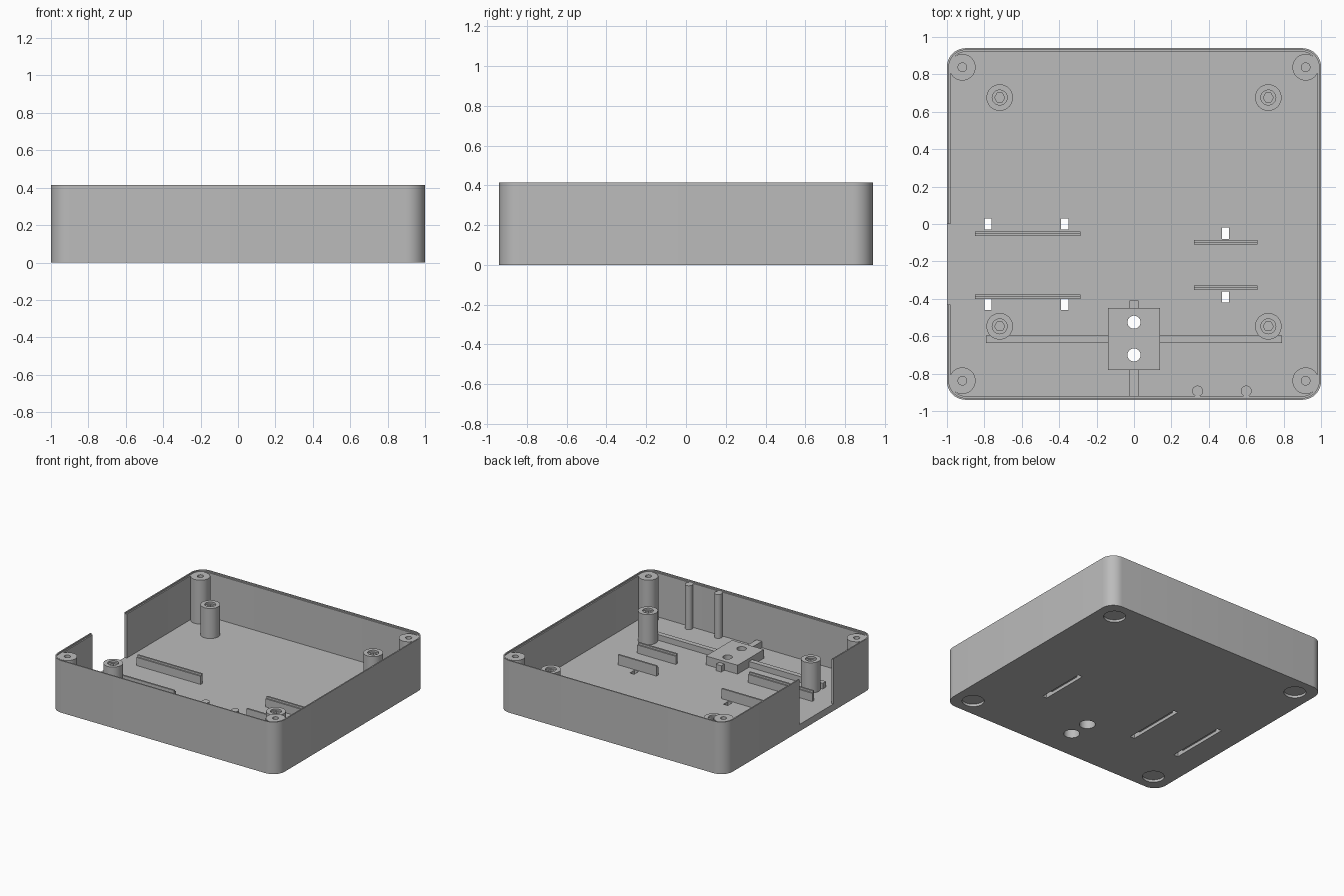
import bpy, bmesh
from math import cos, sin, pi, radians

cube = bpy.data.objects.get("Cube")
if cube:
    bpy.data.objects.remove(cube, do_unlink=True)

grey = bpy.data.materials.new("plain grey")
grey.use_nodes = True
COLOUR = (0.5, 0.5, 0.5, 1)
grey.diffuse_color = COLOUR
grey.node_tree.nodes["Principled BSDF"].inputs["Base Color"].default_value = COLOUR

HEIGHT, FLOOR, LEDGE = 0.415, 0.055, 0.405


def prism(name, outline, z0, z1):
    """Extrude a flat outline upward from z0 to z1."""
    bm = bmesh.new()
    face = bm.faces.new([bm.verts.new((x, y, z0)) for x, y in outline])
    res = bmesh.ops.extrude_face_region(bm, geom=[face])
    top = [v for v in res["geom"] if isinstance(v, bmesh.types.BMVert)]
    bmesh.ops.translate(bm, verts=top, vec=(0, 0, z1 - z0))
    bmesh.ops.recalc_face_normals(bm, faces=bm.faces)
    mesh = bpy.data.meshes.new(name)
    bm.to_mesh(mesh)
    bm.free()
    mesh.materials.append(grey)
    ob = bpy.data.objects.new(name, mesh)
    bpy.context.collection.objects.link(ob)
    return ob


def box(name, x0, x1, y0, y1, z0, z1):
    return prism(name, [(x0, y0), (x1, y0), (x1, y1), (x0, y1)], z0, z1)


def rod(name, x, y, r, z0, z1, sides=32):
    ring = [2 * pi * i / sides for i in range(sides)]
    return prism(name, [(x + r * cos(a), y + r * sin(a)) for a in ring], z0, z1)


def rounded(name, hx, hy, r, z0, z1, steps=10):
    pts = []
    for k, (sx, sy) in enumerate([(1, 1), (-1, 1), (-1, -1), (1, -1)]):
        for i in range(steps + 1):
            a = (k + i / steps) * pi / 2
            pts.append((sx * (hx - r) + r * cos(a), sy * (hy - r) + r * sin(a)))
    return prism(name, pts, z0, z1)


def cut(ob, cutter):
    mod = ob.modifiers.new("cut", "BOOLEAN")
    mod.operation, mod.solver, mod.object = "DIFFERENCE", "EXACT", cutter
    bpy.context.view_layer.objects.active = ob
    bpy.ops.object.modifier_apply(modifier=mod.name)
    bpy.data.objects.remove(cutter, do_unlink=True)


def smooth(ob):
    bpy.ops.object.select_all(action="DESELECT")
    ob.select_set(True)
    bpy.context.view_layer.objects.active = ob
    bpy.ops.object.shade_smooth_by_angle(angle=radians(30))


# Open tray with a thin stepped lip and a cable opening in the right wall
tray = rounded("tray", 1.0, 0.94, 0.1, 0, HEIGHT)
cut(tray, rounded("cavity", 0.98, 0.92, 0.08, FLOOR, 0.6))
cut(tray, rounded("lip_step", 0.99, 0.93, 0.09, LEDGE, 0.6))
cut(tray, box("opening", -1.1, -0.95, -0.43, 0, FLOOR, 0.6))

# Cable tie slots through the floor, joined by grooves underneath
for x, y0, y1 in [(-0.78, -0.46, 0.03), (-0.37, -0.46, 0.03), (0.49, -0.42, -0.02)]:
    cut(tray, box("groove", x - 0.019, x + 0.019, y0, y1, -0.1, 0.025))
    for a, b in [(y0, y0 + 0.06), (y1 - 0.06, y1)]:
        cut(tray, box("slot", x - 0.019, x + 0.019, a, b, -0.1, 0.1))

# Round foot recesses in the underside
for sx in (-1, 1):
    for sy in (-1, 1):
        cut(tray, rod("foot_recess", sx * 0.85, sy * 0.795, 0.08, -0.1, 0.02))

# Mounting block with two counterbored holes
block = box("mounting_block", -0.14, 0.14, -0.78, -0.45, 0.03, 0.125)
for y in (-0.525, -0.7):
    cut(tray, rod("wide_hole", 0, y, 0.058, -0.1, 0.2))
    cut(block, rod("wide_hole", 0, y, 0.058, -0.1, 0.085))
    cut(block, rod("narrow_hole", 0, y, 0.035, -0.1, 0.2))
smooth(tray)
smooth(block)

# Stiffening bars around the block
for name, side in (("left", 1), ("right", -1)):
    xs = sorted((side * 0.139, side * 0.79))
    box(name + "_stiffener", *xs, -0.635, -0.595, 0.03, 0.1)
box("back_stiffener", -0.024, 0.024, -0.451, -0.41, 0.03, 0.105)
box("front_stiffener", -0.024, 0.024, -0.925, -0.779, 0.03, 0.105)

# Corner screw posts
for sx in (-1, 1):
    for sy in (-1, 1):
        x, y = sx * 0.918, sy * 0.838
        post = rod("corner_post", x, y, 0.071, 0.04, LEDGE)
        cut(post, rod("bore", x, y, 0.023, 0.15, 0.6))
        smooth(post)

# Inner standoffs with hexagonal sockets
for x in (-0.718, 0.718):
    for y in (-0.547, 0.676):
        post = rod("standoff", x, y, 0.071, 0.04, 0.295)
        cut(post, rod("mouth", x, y, 0.04, 0.28, 0.6))
        cut(post, rod("hex_socket", x, y, 0.027, 0.1, 0.6, 6))
        smooth(post)

# Slim round pillars against the front wall
for x in (0.34, 0.6):
    smooth(rod("wall_pillar", x, -0.893, 0.029, 0.04, LEDGE, 24))

# Board holding ribs, each with a lower inner ledge
for x0, x1, y, inward in [(-0.85, -0.285, -0.052, -1), (-0.85, -0.285, -0.388, 1),
                          (0.32, 0.66, -0.097, -1), (0.32, 0.66, -0.34, 1)]:
    outer = sorted((y - inward * 0.012, y + inward * 0.002))
    inner = sorted((y + inward * 0.001, y + inward * 0.012))
    box("rib", x0, x1, *outer, 0.04, 0.135)
    box("rib_ledge", x0, x1, *inner, 0.04, 0.12)
